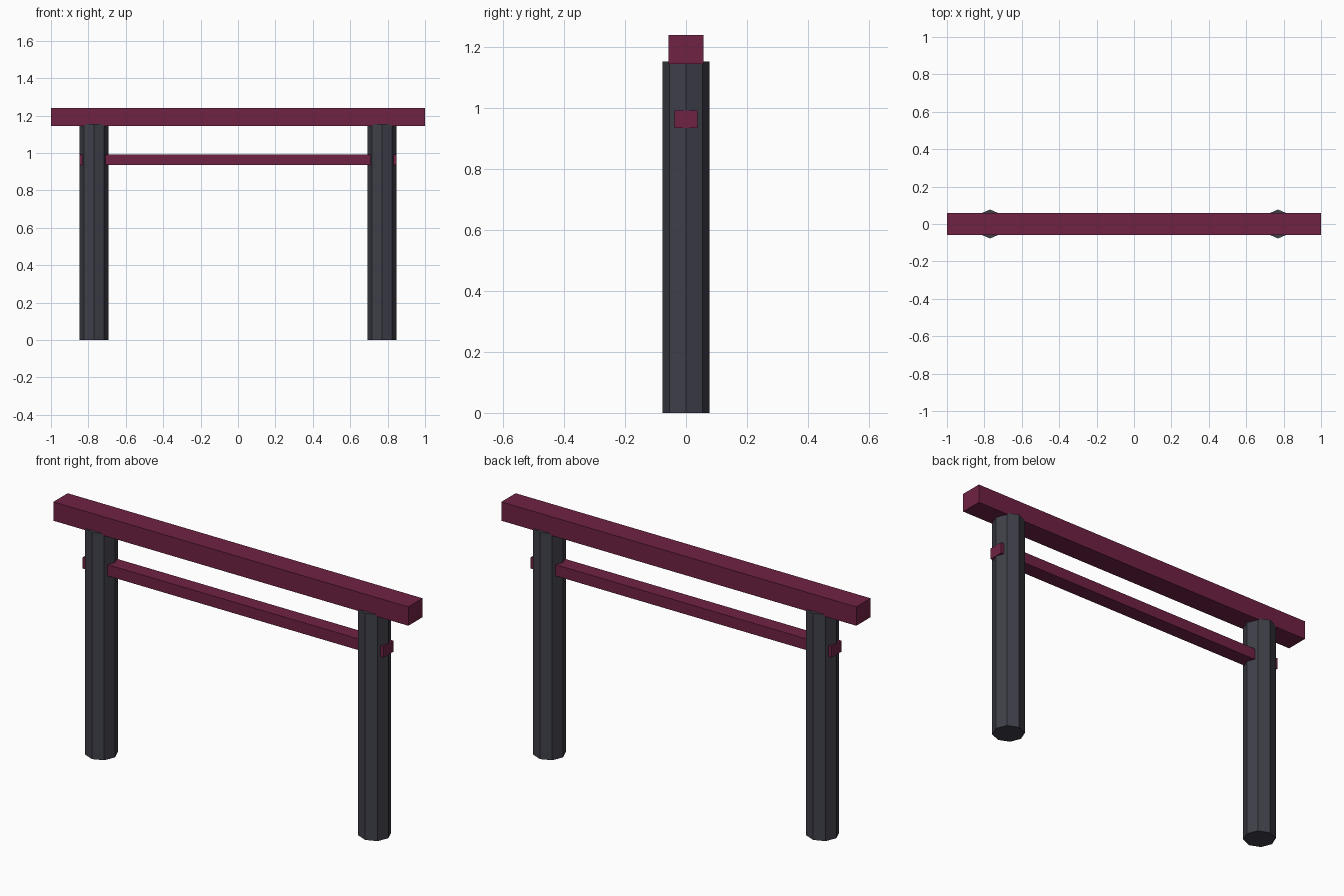
import bpy
import math

if "Cube" in bpy.data.objects:
    bpy.data.objects.remove(bpy.data.objects["Cube"])


def material(name, color):
    m = bpy.data.materials.new(name)
    m.diffuse_color = color
    m.use_nodes = True
    m.node_tree.nodes["Principled BSDF"].inputs["Base Color"].default_value = m.diffuse_color
    return m


RED = material("dark_red", (0.162, 0.016, 0.058, 1))
GREY = material("charcoal", (0.05, 0.05, 0.068, 1))


def beam(name, length, depth, z0, z1):
    bpy.ops.mesh.primitive_cube_add(size=1, location=(0, 0, (z0 + z1) / 2))
    ob = bpy.context.object
    ob.name = name
    ob.scale = (length, depth, z1 - z0)
    bpy.ops.object.transform_apply(location=False, rotation=False, scale=True)
    ob.data.materials.append(RED)


def post(name, x, radius, height):
    # Octagonal column with corners on the x and y axes
    bpy.ops.mesh.primitive_cylinder_add(vertices=8, radius=radius, depth=height,
                                        location=(x, 0, height / 2))
    ob = bpy.context.object
    ob.name = name
    ob.data.materials.append(GREY)


# Two posts, slightly let into the top beam
post("left_post", -0.77, 0.077, 1.154)
post("right_post", 0.77, 0.077, 1.154)

# Top beam and the tie beam passing through both posts
beam("top_beam", 2.0, 0.115, 1.145, 1.241)
beam("tie_beam", 1.696, 0.077, 0.935, 0.992)
